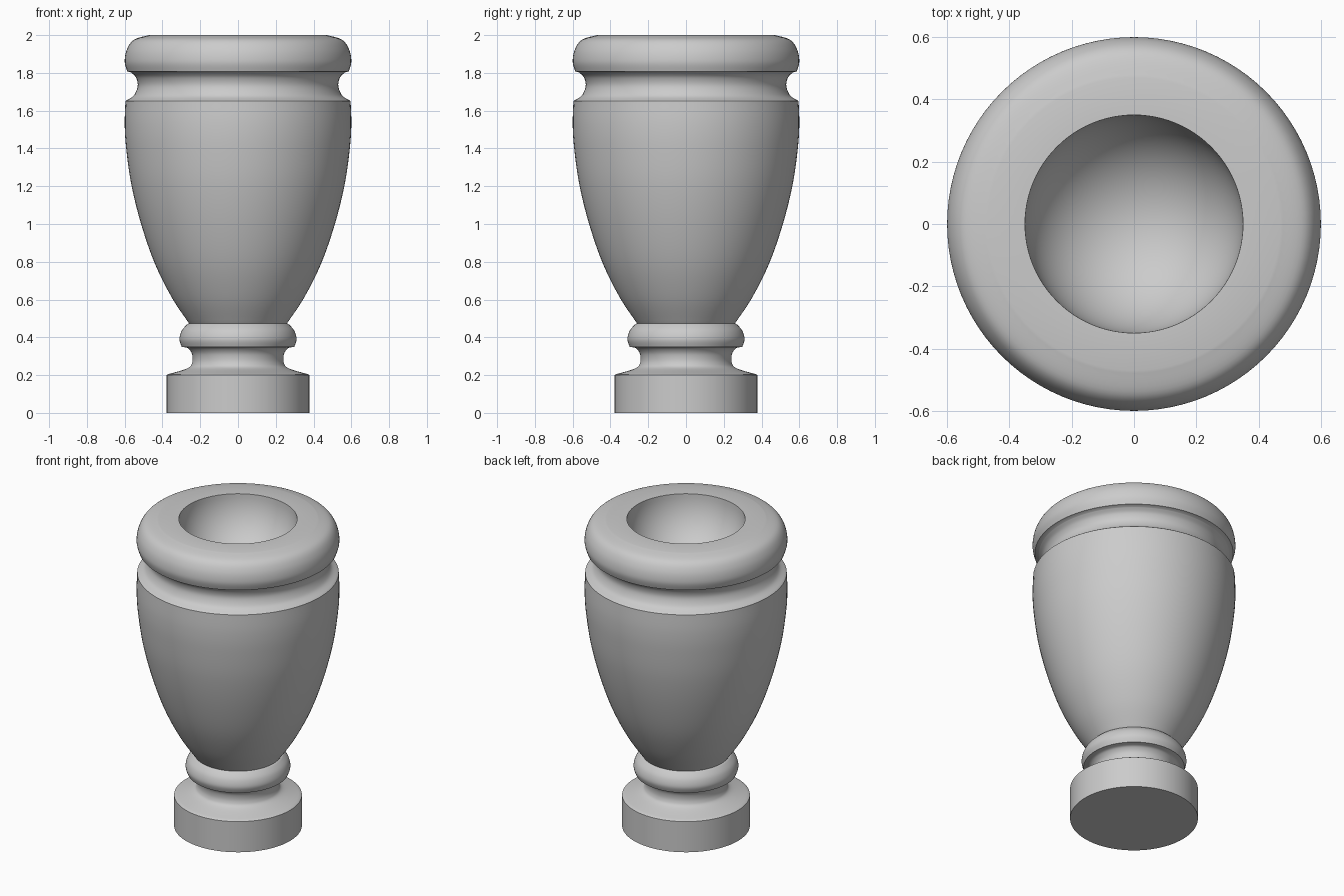
import bpy, math

if "Cube" in bpy.data.objects:
    bpy.data.objects.remove(bpy.data.objects["Cube"])

SEG = 96


def arc(cx, cz, rx, rz, a0, a1, n=12):
    """Elliptical arc of (radius, height) points, angles in degrees."""
    return [(cx + rx * math.cos(math.radians(a0 + (a1 - a0) * i / n)),
             cz + rz * math.sin(math.radians(a0 + (a1 - a0) * i / n))) for i in range(n + 1)]


def spline(pts, n=6):
    """Smooth Catmull-Rom curve through a few points."""
    p = [pts[0]] + pts + [pts[-1]]
    out = []
    for i in range(1, len(p) - 2):
        for k in range(n):
            t = k / n
            out.append(tuple(0.5 * (2 * b + (c - a) * t + (2 * a - 5 * b + 4 * c - d) * t * t
                                    + (3 * b - a - 3 * c + d) * t ** 3)
                             for a, b, c, d in zip(*p[i - 1:i + 3])))
    return out + [pts[-1]]


def lathe(name, profile):
    """Revolve a profile about z; both ends close on the axis."""
    verts = [(0, 0, profile[0][1])]
    faces = []
    ring = profile[1:-1]
    for r, z in ring:
        verts += [(r * math.cos(2 * math.pi * s / SEG), r * math.sin(2 * math.pi * s / SEG), z)
                  for s in range(SEG)]
    verts.append((0, 0, profile[-1][1]))
    end = len(verts) - 1
    last = 1 + (len(ring) - 1) * SEG
    for s in range(SEG):
        t = (s + 1) % SEG
        faces.append((0, 1 + t, 1 + s))
        faces.append((end, last + s, last + t))
        for i in range(len(ring) - 1):
            a, b = 1 + i * SEG, 1 + (i + 1) * SEG
            faces.append((a + s, a + t, b + t, b + s))
    mesh = bpy.data.meshes.new(name)
    mesh.from_pydata(verts, [], faces)
    obj = bpy.data.objects.new(name, mesh)
    bpy.context.collection.objects.link(obj)
    bpy.context.view_layer.objects.active = obj
    obj.select_set(True)
    bpy.ops.object.shade_smooth_by_angle(angle=math.radians(30))
    obj.select_set(False)


# Foot plinth, sloped shoulder and cove
profile = [(0, 0), (0.378, 0), (0.378, 0.2)]
profile += spline([(0.37, 0.205), (0.27, 0.235), (0.243, 0.265), (0.243, 0.31), (0.262, 0.34), (0.285, 0.348)])
# Neck ring
profile += spline([(0.298, 0.35), (0.31, 0.39), (0.298, 0.435), (0.27, 0.468), (0.258, 0.473)])
# Swelling body
profile += spline([(0.262, 0.478), (0.35, 0.61), (0.44, 0.79), (0.513, 1.0), (0.565, 1.21),
                   (0.592, 1.4), (0.6, 1.53), (0.596, 1.65)])
# Cove below the rim
profile += spline([(0.59, 1.655), (0.552, 1.68), (0.531, 1.73), (0.54, 1.775), (0.565, 1.802)])
# Rounded rim
profile += spline([(0.587, 1.808), (0.6, 1.86), (0.588, 1.925), (0.55, 1.976), (0.47, 2.0)])
# Hollow bowl
profile += arc(0, 2.0, 0.35, 0.35, 0, -90, 20)[:-1] + [(0, 1.65)]
lathe("goblet", profile)
